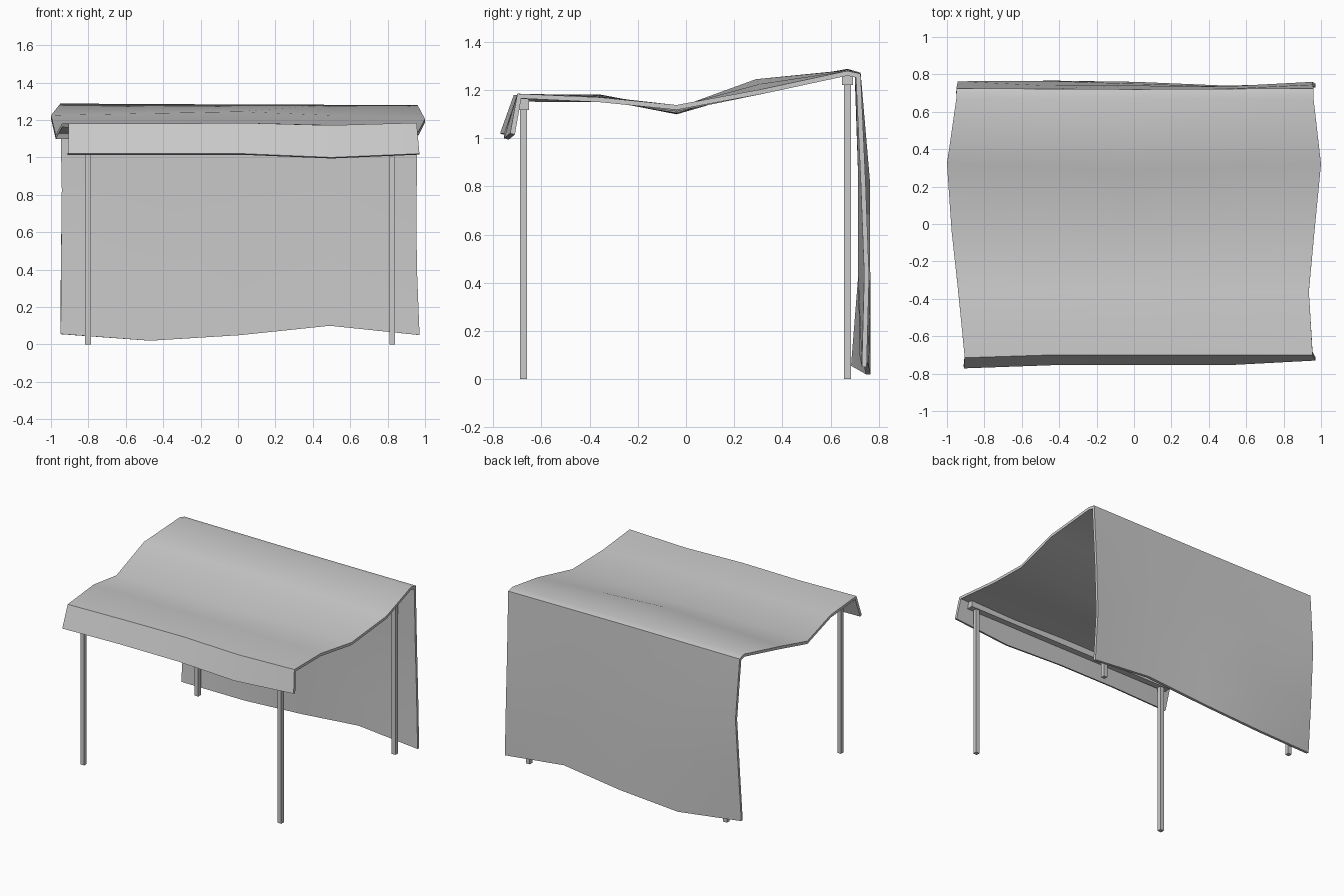
import bpy, bmesh, math
from mathutils import Vector

if "Cube" in bpy.data.objects:
    bpy.data.objects.remove(bpy.data.objects["Cube"])

COLS = 5


def sample(vals, t):
    """Linear interpolation along a short list, t in 0..1."""
    if len(vals) == 1:
        return vals[0]
    f = t * (len(vals) - 1)
    i = min(int(f), len(vals) - 2)
    return vals[i] + (vals[i + 1] - vals[i]) * (f - i)


def box(name, x0, x1, y0, y1, z0, z1):
    bpy.ops.mesh.primitive_cube_add(
        size=1, location=((x0 + x1) / 2, (y0 + y1) / 2, (z0 + z1) / 2))
    ob = bpy.context.object
    ob.name = name
    ob.scale = (x1 - x0, y1 - y0, z1 - z0)
    bpy.ops.object.transform_apply(location=False, rotation=False, scale=True)
    return ob


# Cloth cross rows, front hem to back hem:
# left x, right x, y values left to right, z values left to right
rows = [
    (-0.91, 0.97, [-0.772, -0.755, -0.755, -0.755, -0.73], [1.02, 1.02, 1.02, 1.0, 1.02]),
    (-0.905, 0.955, [-0.715, -0.70, -0.70, -0.70, -0.70], [1.18, 1.18, 1.185, 1.172, 1.185]),
    (-0.94, 0.935, [-0.36], [1.182, 1.178, 1.17]),
    (-0.975, 0.965, [-0.04], [1.12, 1.125, 1.138]),
    (-1.0, 1.0, [0.32, 0.29, 0.32], [1.225, 1.245, 1.205]),
    (-0.95, 0.96, [0.67], [1.288, 1.283, 1.28]),
    (-0.95, 0.96, [0.725, 0.72, 0.725], [1.272, 1.27, 1.268]),
    (-0.942, 0.955, [0.763, 0.74, 0.74, 0.735, 0.745], [0.83]),
    (-0.947, 0.955, [0.735, 0.765, 0.75, 0.735, 0.76], [0.43]),
    (-0.95, 0.97, [0.705, 0.767, 0.76, 0.74, 0.75], [0.055, 0.02, 0.05, 0.1, 0.05]),
]

# Draped cloth canopy
bm = bmesh.new()
grid = []
for xl, xr, ys, zs in rows:
    line = []
    for c in range(COLS):
        t = c / (COLS - 1)
        line.append(bm.verts.new((xl + (xr - xl) * t, sample(ys, t), sample(zs, t))))
    grid.append(line)
for a, b in zip(grid, grid[1:]):
    for c in range(COLS - 1):
        bm.faces.new((a[c], a[c + 1], b[c + 1], b[c]))
mesh = bpy.data.meshes.new("cloth_canopy")
bm.to_mesh(mesh)
bm.free()
cloth = bpy.data.objects.new("cloth_canopy", mesh)
bpy.context.collection.objects.link(cloth)
solid = cloth.modifiers.new("thickness", 'SOLIDIFY')
solid.thickness = 0.02
solid.offset = -1
solid.use_even_offset = True
bpy.ops.object.select_all(action='DESELECT')
cloth.select_set(True)
bpy.context.view_layer.objects.active = cloth
bpy.ops.object.modifier_apply(modifier=solid.name)
bpy.ops.object.shade_smooth_by_angle(angle=math.radians(40))

# Posts and cross beams
for row, y, top, beam_top in (("front", -0.675, 1.12, 1.163), ("back", 0.67, 1.225, 1.26)):
    for side, x in (("left", -0.802), ("right", 0.825)):
        box(f"{row}_{side}_post", x - 0.015, x + 0.015, y - 0.015, y + 0.015, 0, top)
    box(f"{row}_beam", -0.86, 0.885, y - 0.023, y + 0.023, top - 0.003, beam_top)
